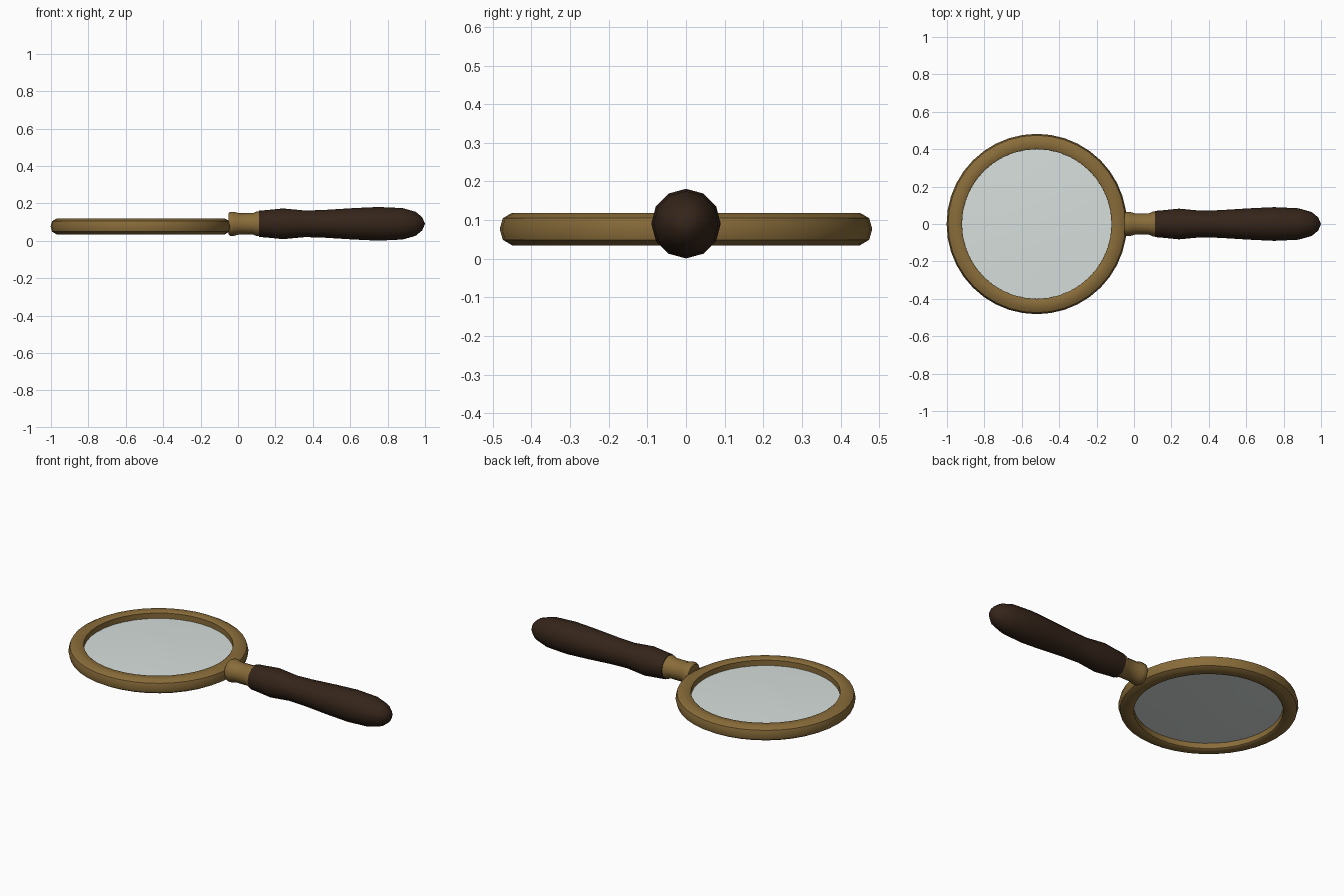
import bpy, bmesh, math
from mathutils import Matrix

if "Cube" in bpy.data.objects:
    bpy.data.objects.remove(bpy.data.objects["Cube"])


def material(name, color):
    m = bpy.data.materials.new(name)
    m.diffuse_color = color
    m.use_nodes = True
    m.node_tree.nodes["Principled BSDF"].inputs["Base Color"].default_value = m.diffuse_color
    return m


def lathe(name, profile, steps, mat, matrix, closed=False, angle=40):
    """Spin an (r, h) profile around local z, then place it with matrix."""
    bm = bmesh.new()
    rings = []
    for r, h in profile:
        if r == 0:
            rings.append([bm.verts.new((0, 0, h))] * steps)
        else:
            rings.append([bm.verts.new((r * math.cos(2 * math.pi * i / steps),
                                        r * math.sin(2 * math.pi * i / steps), h))
                          for i in range(steps)])
    pairs = list(zip(rings, rings[1:]))
    if closed:
        pairs.append((rings[-1], rings[0]))
    for a, b in pairs:
        for i in range(steps):
            j = (i + 1) % steps
            bm.faces.new(list(dict.fromkeys((a[i], a[j], b[j], b[i]))))
    bmesh.ops.recalc_face_normals(bm, faces=bm.faces)
    bm.transform(matrix)
    me = bpy.data.meshes.new(name)
    bm.to_mesh(me)
    bm.free()
    ob = bpy.data.objects.new(name, me)
    bpy.context.collection.objects.link(ob)
    me.materials.append(mat)
    bpy.ops.object.select_all(action='DESELECT')
    bpy.context.view_layer.objects.active = ob
    ob.select_set(True)
    bpy.ops.object.shade_smooth_by_angle(angle=math.radians(angle))
    return ob


brass = material("brass", (0.25, 0.15, 0.042, 1))
wood = material("dark_wood", (0.035, 0.018, 0.01, 1))
glass = material("glass", (0.68, 0.74, 0.72, 0.85))

head = Matrix.Translation((-0.52, 0, 0.077))
grip = Matrix.Translation((0, 0, 0.091)) @ Matrix.Rotation(math.pi / 2, 4, 'Y')

# Rim: rounded outside, straight inner wall
lathe("rim", [(0.40, -0.036), (0.408, -0.042), (0.45, -0.042), (0.474, -0.028), (0.482, 0),
              (0.474, 0.028), (0.45, 0.042), (0.408, 0.042), (0.40, 0.036)],
      40, brass, head, closed=True)

# Lens: shallow convex disc
lathe("lens", [(0, 0.014), (0.2, 0.011), (0.402, 0.004),
               (0.402, -0.004), (0.2, -0.011), (0, -0.014)], 40, glass, head)

# Ferrule joining rim and handle
lathe("ferrule", [(0, -0.052), (0.056, -0.052), (0.064, -0.042), (0.064, -0.02), (0.057, 0.005),
                  (0.057, 0.08), (0.066, 0.1), (0.066, 0.116), (0, 0.116)], 12, brass, grip)

# Turned wooden handle
lathe("handle", [(0, 0.112), (0.07, 0.112), (0.074, 0.16), (0.082, 0.24), (0.071, 0.36),
                 (0.074, 0.46), (0.084, 0.62), (0.09, 0.75), (0.084, 0.88),
                 (0.064, 0.95), (0.035, 0.985), (0, 1.0)], 12, wood, grip)
